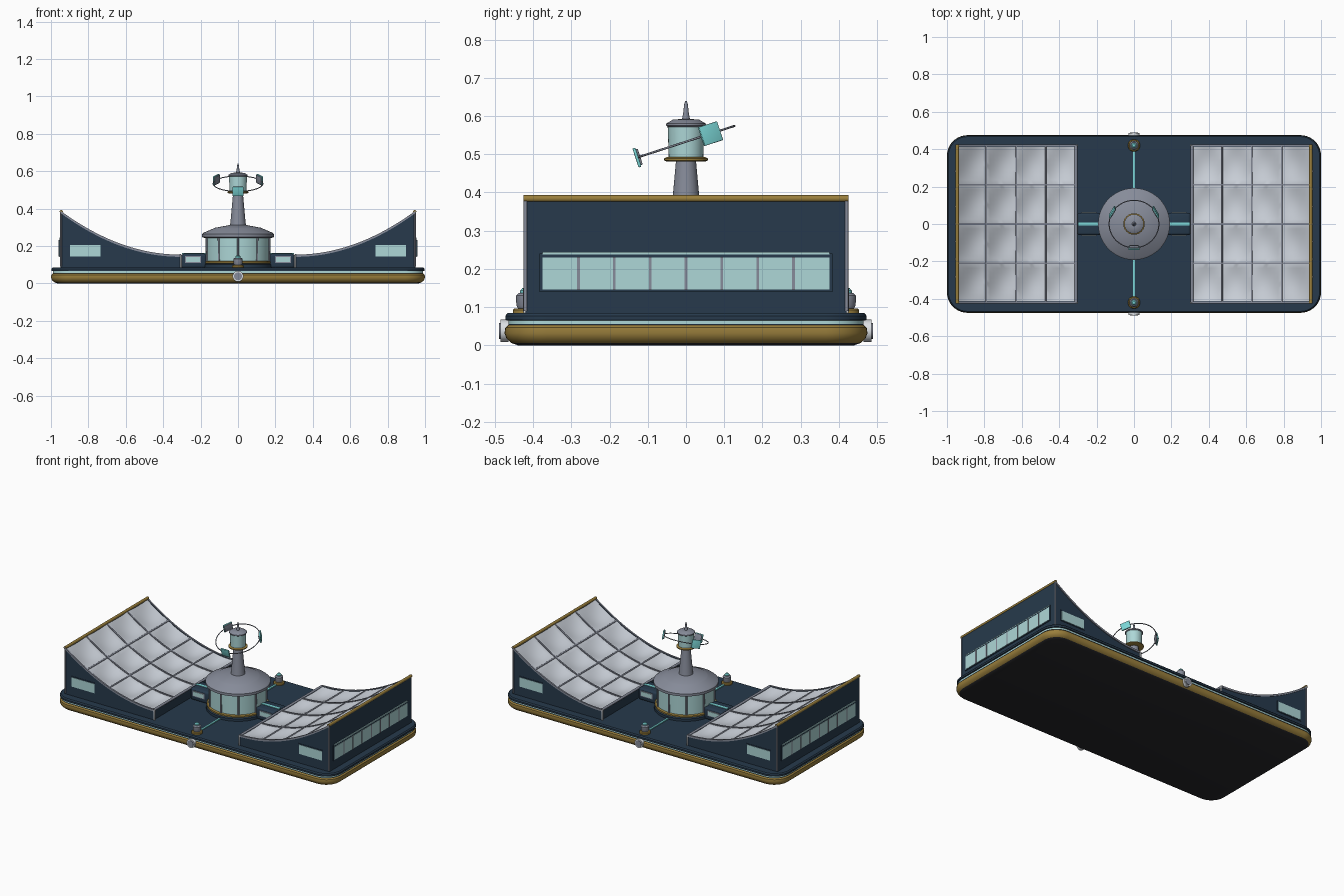
import bpy, bmesh, math
from mathutils import Matrix, Vector

if "Cube" in bpy.data.objects:
    bpy.data.objects.remove(bpy.data.objects["Cube"])


def mat(name, r, g, b):
    m = bpy.data.materials.new(name)
    m.diffuse_color = (r, g, b, 1)
    m.use_nodes = True
    m.node_tree.nodes["Principled BSDF"].inputs["Base Color"].default_value = m.diffuse_color
    return m


NAVY = mat("navy", .02, .042, .072)
GOLD = mat("gold", .32, .21, .045)
DARK = mat("dark underside", .022, .022, .025)
GLASS = mat("pale glass", .42, .68, .68)
TEAL = mat("bright teal", .2, .68, .68)
GREY = mat("steel grey", .24, .26, .32)
SAIL = mat("panel silver", .60, .64, .70)
WHITE = mat("light trim", .72, .75, .78)


def finish(bm, name, mats, recalc=True, angle=30):
    if recalc:
        bmesh.ops.recalc_face_normals(bm, faces=bm.faces[:])
    me = bpy.data.meshes.new(name)
    bm.to_mesh(me)
    bm.free()
    for m in mats:
        me.materials.append(m)
    me.shade_smooth()
    me.set_sharp_from_angle(angle=math.radians(angle))
    ob = bpy.data.objects.new(name, me)
    bpy.context.collection.objects.link(ob)
    return ob


def loft(name, rings, mats, idx):
    """Skin stacked rings of points; idx gives a material for each band, then bottom and top."""
    bm = bmesh.new()
    vs = [[bm.verts.new(p) for p in r] for r in rings]
    n = len(vs[0])
    for k in range(len(vs) - 1):
        for i in range(n):
            j = (i + 1) % n
            f = bm.faces.new((vs[k][i], vs[k][j], vs[k + 1][j], vs[k + 1][i]))
            f.material_index = idx[k]
    bm.faces.new(vs[0]).material_index = idx[-2]
    bm.faces.new(vs[-1]).material_index = idx[-1]
    return finish(bm, name, mats)


def lathe(name, prof, m, x=0, y=0, n=48):
    rings = [[(x + r * math.cos(2 * math.pi * i / n), y + r * math.sin(2 * math.pi * i / n), z)
              for i in range(n)] for r, z in prof]
    return loft(name, rings, [m], [0] * (len(prof) + 1))


def box(name, c, size, m, bevel=0, rot=None):
    bm = bmesh.new()
    bmesh.ops.create_cube(bm, size=1)
    bmesh.ops.scale(bm, vec=size, verts=bm.verts)
    if bevel:
        bmesh.ops.bevel(bm, geom=bm.edges[:], offset=bevel, segments=3, profile=.5, affect='EDGES')
    bmesh.ops.transform(bm, matrix=Matrix.Translation(c) @ (rot or Matrix()), verts=bm.verts)
    return finish(bm, name, [m])


def rod(name, a, b, r, m):
    a, b = Vector(a), Vector(b)
    bm = bmesh.new()
    bmesh.ops.create_cone(bm, cap_ends=True, segments=14, radius1=r, radius2=r, depth=(b - a).length)
    q = (b - a).to_track_quat('Z', 'Y').to_matrix().to_4x4()
    bmesh.ops.transform(bm, matrix=Matrix.Translation((a + b) / 2) @ q, verts=bm.verts)
    return finish(bm, name, [m])


def prism(name, pts, y0, y1, m):
    bm = bmesh.new()
    f = bm.faces.new([bm.verts.new((x, y0, z)) for x, z in pts])
    g = bmesh.ops.extrude_face_region(bm, geom=[f])
    bmesh.ops.translate(bm, vec=(0, y1 - y0, 0),
                        verts=[v for v in g['geom'] if isinstance(v, bmesh.types.BMVert)])
    return finish(bm, name, [m])


def rrect(inset, z, r=.11):
    r -= inset
    out = []
    for k, (sx, sy) in enumerate(((1, 1), (-1, 1), (-1, -1), (1, -1))):
        for i in range(11):
            a = math.pi / 2 * (k + i / 10)
            out.append((sx * .89 + r * math.cos(a), sy * .365 + r * math.sin(a), z))
    return out


# Hull platform: dark belly, gold bumper, pale stripe, navy deck
layers = [(.035, 0), (.018, .006), (.005, .018), (0, .032), (.002, .046), (.010, .053),
          (.010, .056), (.010, .065), (.002, .066), (.002, .077), (.008, .084)]
loft("hull", [rrect(i, z) for i, z in layers], [DARK, GOLD, GLASS, NAVY],
     [0, 1, 1, 1, 1, 3, 2, 3, 3, 3, 0, 3])

X0, X1, YW = .31, .95, .42


def curve(x):
    return .15 + .235 * ((x - X0) / (X1 - X0)) ** 2


xs = [X0 + (X1 - X0) * i / 24 for i in range(25)]


def sail(name, s):
    """Four by four billowed panels following the curved roof."""
    bm = bmesh.new()
    n = 32
    g = []
    for i in range(n + 1):
        row = []
        for j in range(n + 1):
            x = X0 + (X1 - X0) * i / n
            dip = .022 * abs(math.sin(math.pi * i / 8) * math.sin(math.pi * j / 8))
            row.append(bm.verts.new((s * x, -YW + 2 * YW * j / n, curve(x) - dip)))
        g.append(row)
    for i in range(n):
        for j in range(n):
            bm.faces.new((g[i][j], g[i + 1][j], g[i + 1][j + 1], g[i][j + 1]))
    bm.normal_update()
    for f in bm.faces:
        if f.normal.z < 0:
            f.normal_flip()
    finish(bm, name, [SAIL], recalc=False)


for s, side in ((1, "right"), (-1, "left")):
    # Wing building with curved roof
    low = [(s * X0, .08)] + [(s * x, curve(x) - .03) for x in xs] + [(s * X1, .08)]
    full = [(s * X0, .08)] + [(s * x, curve(x)) for x in xs] + [(s * X1, .08)]
    prism(side + "_wing_body", low, -.412, .412, NAVY)
    box(side + "_outer_wall", (s * .945, 0, .23), (.01, .84, .3), NAVY)
    box(side + "_inner_wall", (s * .314, 0, .115), (.008, .84, .07), NAVY)
    sail(side + "_solar_panels", s)
    # Ribs between the panels
    for k in range(5):
        y = -YW + k * .21
        pts = [(s * x, curve(x) + .004) for x in xs] + [(s * x, curve(x) - .008) for x in xs[::-1]]
        prism(side + "_long_rib", pts, y - .005, y + .005, GREY)
        x = X0 + .16 * k
        if k < 4:
            rod(side + "_cross_rib", (s * x, -YW, curve(x) - .001), (s * x, YW, curve(x) - .001),
                .008 if k == 0 else .005, GREY)
    rod(side + "_gold_ridge", (s * .945, -.425, .384), (s * .945, .425, .384), .009, GOLD)
    # Outer window band
    box(side + "_window_frame", (s * .951, 0, .19), (.006, .766, .1), NAVY)
    box(side + "_window_band", (s * .953, 0, .188), (.006, .75, .084), GLASS)
    box(side + "_window_line", (s * .952, 0, .241), (.006, .75, .006), GLASS)
    for k in range(1, 8):
        box(side + "_mullion", (s * .955, -.375 + k * .09375, .188), (.007, .007, .086), GREY)
    for t in (1, -1):
        prism(side + "_wing_side", full, t * .412, t * YW, NAVY)
        # Side window and inner end bracket
        box(side + "_side_window_frame", (s * .817, t * .42, .175), (.178, .005, .072), NAVY)
        box(side + "_side_window", (s * .817, t * .422, .175), (.165, .005, .06), GLASS)
        box(side + "_end_bracket", (s * .305, t * .42, .118), (.009, .012, .068), WHITE, .003)
        rod(side + "_corner_post", (s * .947, t * .42, .09), (s * .947, t * .42, .385), .005, GREY)
    # Link corridor to the hub
    box(side + "_corridor", (s * .235, 0, .12), (.135, .12, .078), NAVY, .014)
    box(side + "_corridor_stripe", (s * .235, 0, .159), (.13, .018, .005), TEAL)
    for t in (1, -1):
        box(side + "_corridor_window_frame", (s * .24, t * .06, .128), (.085, .005, .036), GREY)
        box(side + "_corridor_window", (s * .24, t * .062, .128), (.075, .005, .026), GLASS)

# Central hub
lathe("hub_base", [(.187, .082), (.187, .1), (.18, .106)], NAVY)
lathe("hub_gold_ring", [(.178, .105), (.184, .108), (.184, .117), (.178, .12)], GOLD)
lathe("hub_glass", [(.172, .11), (.175, .25)], GLASS)
for k in range(10):
    a = 2 * math.pi * k / 10 + math.pi / 2
    c, d = math.cos(a), math.sin(a)
    rod("hub_mullion", (.174 * c, .174 * d, .115), (.176 * c, .176 * d, .25), .005, GREY)
lathe("hub_roof", [(.18, .243), (.192, .248), (.192, .264), (.182, .272), (.13, .294),
                   (.125, .297), (.05, .311), (.04, .312)], GREY)

# Tower, lookout and spike
lathe("tower", [(.044, .30), (.040, .33), (.026, .485)], GREY, n=32)
lathe("lookout_gold_ring", [(.05, .481), (.057, .484), (.057, .489), (.05, .493)], GOLD)
lathe("lookout_glass", [(.045, .488), (.048, .576)], GLASS, n=32)
lathe("lookout_roof", [(.046, .57), (.052, .575), (.052, .58), (.034, .591), (.014, .592)], GREY)
lathe("spike", [(.011, .588), (.007, .61), (.005, .63), (.002, .64)], GREY, n=16)

# Tilted ring with three antenna plates
tilt = Matrix.Translation((0, 0, .533)) @ Matrix.Rotation(math.radians(18), 4, 'X')
bpy.ops.mesh.primitive_torus_add(major_radius=.133, minor_radius=.0028,
                                 major_segments=64, minor_segments=8)
ring = bpy.context.object
ring.name = "antenna_ring"
ring.matrix_world = tilt
ring.data.materials.append(GREY)
ring.data.shade_smooth()
for k in range(3):
    turn = Matrix.Rotation(math.radians(30 + 120 * k), 4, 'Z')
    for nm, r, sz, m in (("antenna_plate", .135, (.008, .058, .052), TEAL),
                         ("antenna_back", .129, (.006, .05, .044), GREY)):
        box(nm, (0, 0, 0), sz, m, .002, tilt @ turn @ Matrix.Translation((r, 0, 0)))

# Deck lamps, cables and round side bosses, front and back
for t, end in ((1, "back"), (-1, "front")):
    box(end + "_deck_cable", (0, t * .3, .086), (.012, .24, .008), TEAL)
    lathe(end + "_lamp_base", [(.033, .083), (.033, .093), (.028, .097)], GOLD, 0, t * .42, 24)
    lathe(end + "_lamp_body", [(.019, .095), (.024, .105), (.025, .13), (.018, .137)],
          GREY, 0, t * .42, 24)
    lathe(end + "_lamp_top", [(.014, .135), (.014, .143), (.008, .15)], TEAL, 0, t * .42, 24)
    rod(end + "_side_boss", (0, t * .465, .038), (0, t * .486, .038), .029, WHITE)
    rod(end + "_side_boss_face", (0, t * .48, .038), (0, t * .489, .038), .021, GREY)
